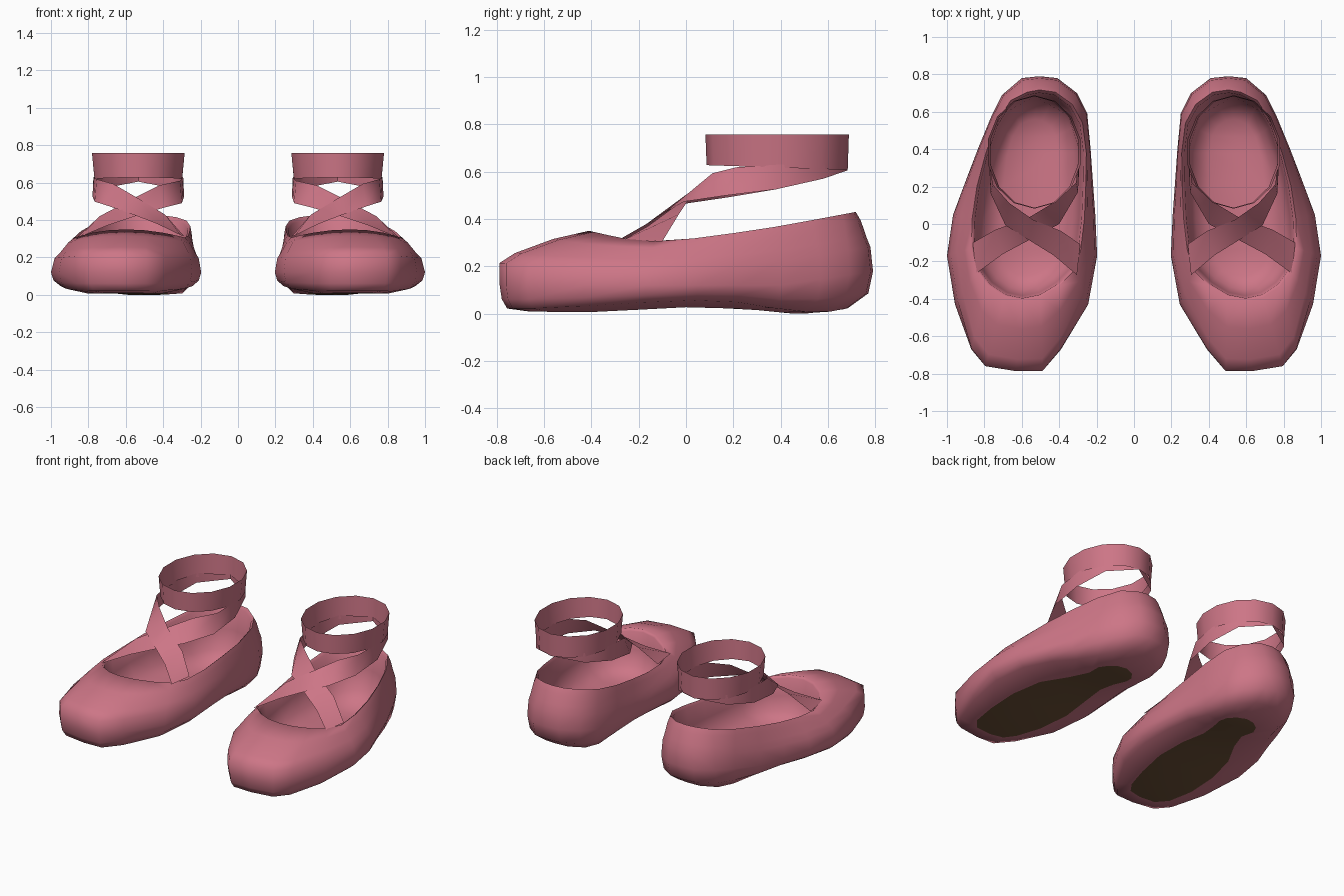
import bpy, bmesh, math
from mathutils import Vector

if "Cube" in bpy.data.objects:
    bpy.data.objects.remove(bpy.data.objects["Cube"])


def material(name, rgb):
    m = bpy.data.materials.new(name)
    m.diffuse_color = (*rgb, 1)
    m.use_nodes = True
    m.node_tree.nodes["Principled BSDF"].inputs["Base Color"].default_value = m.diffuse_color
    return m


PINK = material("rose satin", (0.61, 0.18, 0.24))
BROWN = material("dark brown sole", (0.15, 0.08, 0.038))


def interp(table, y):
    """Piecewise linear height along the shoe."""
    if y <= table[0][0]:
        return table[0][1]
    for (a, za), (b, zb) in zip(table, table[1:]):
        if y <= b:
            return za + (zb - za) * (y - a) / (b - a)
    return table[-1][1]


def lerp(a, b, t):
    return a + (b - a) * t


def clamp(t):
    return max(0, min(1, t))


def finish(bm, name, mats, angle):
    """Turn a bmesh into a smooth object mirrored to the other foot."""
    bmesh.ops.recalc_face_normals(bm, faces=bm.faces)
    me = bpy.data.meshes.new(name)
    bm.to_mesh(me)
    bm.free()
    ob = bpy.data.objects.new(name, me)
    bpy.context.collection.objects.link(ob)
    for m in mats:
        me.materials.append(m)
    bpy.ops.object.select_all(action='DESELECT')
    bpy.context.view_layer.objects.active = ob
    ob.select_set(True)
    bpy.ops.object.shade_smooth_by_angle(angle=math.radians(angle))
    ob.modifiers.new("other_foot", 'MIRROR').use_mirror_merge = False
    return ob


# Outlines seen from above: toe centre, outer side, heel, inner side
WIDEST = [(.63, -.787), (.795, -.76), (.87, -.67), (.957, -.43), (1, -.17), (.967, .05),
          (.90, .23), (.835, .40), (.765, .57), (.705, .69), (.60, .78), (.505, .79),
          (.41, .78), (.305, .70), (.25, .59), (.232, .40), (.22, .23), (.207, .05),
          (.197, -.17), (.245, -.43), (.39, -.67), (.49, -.787)]
RIM = [(.60, -.41), (.69, -.39), (.78, -.33), (.84, -.25), (.87, -.13), (.865, .03),
       (.84, .20), (.795, .37), (.74, .53), (.66, .66), (.57, .705), (.505, .717),
       (.42, .705), (.33, .64), (.275, .54), (.255, .38), (.258, .20), (.265, .03),
       (.285, -.14), (.32, -.25), (.40, -.33), (.50, -.39)]
SOLE = [(.60, -.66), (.71, -.65), (.77, -.58), (.80, -.41), (.80, -.20), (.755, 0),
        (.66, .17), (.61, .30), (.62, .40), (.59, .46), (.54, .495), (.48, .505),
        (.42, .48), (.38, .43), (.375, .37), (.40, .28), (.415, .17), (.39, 0),
        (.375, -.20), (.41, -.41), (.46, -.57), (.51, -.64)]
N = len(RIM)
BOTTOM_Z = [(-.8, .01), (-.4, .006), (0, .027), (.25, .02), (.45, 0), (.63, 0), (.7, .02), (.8, .09)]
RIM_Z = [(-.42, .352), (-.3, .325), (-.25, .315), (-.1, .303), (.1, .325), (.4, .37), (.72, .43)]


def column(i):
    """Points of the shoe wall from the sole, over the rim, to the insole."""
    wide, rim, sole = Vector(WIDEST[i]), Vector(RIM[i]), Vector(SOLE[i])
    zw = .12 + .06 * clamp((wide.y - .4) / .4)
    zr = interp(RIM_Z, rim.y)
    toe = clamp((-wide.y - .35) / .35)
    heel = clamp((wide.y - .2) / .3)
    pts = [(sole, interp(BOTTOM_Z, sole.y))]
    edge = lerp(sole, wide, .75 - .12 * heel)
    ze = interp(BOTTOM_Z, edge.y) + .03 - .018 * toe - .022 * heel
    pts += [(edge, ze), (lerp(sole, wide, .93), lerp(ze, zw, .4)), (wide, zw)]
    for t_side, t_toe, s in ((.15, 0, .41), (.4, .17, .59), (.7, .6, .85), (1, 1, 1)):
        pts.append((lerp(wide, rim, lerp(t_side, t_toe, toe)), lerp(zw, zr, s)))
    # lining: soft lip, then a wall curving into the insole
    centre = Vector((.56, max(-.15, min(.4, rim.y))))
    for t, s in ((.05, .95), (.10, .55), (.22, .22), (.5, .03)):
        p = lerp(rim, centre, t)
        zf = interp(BOTTOM_Z, p.y) + .045
        pts.append((p, lerp(zf, zr, s)))
    return [(p.x, p.y, z) for p, z in pts]


# Slipper body with dark leather patch underneath
bm = bmesh.new()
cols = [[bm.verts.new(p) for p in column(i)] for i in range(N)]
for i in range(N):
    a, b = cols[i], cols[(i + 1) % N]
    for k in range(len(a) - 1):
        bm.faces.new((a[k], b[k], b[k + 1], a[k + 1]))
for level, mat in ((0, 1), (-1, 0)):
    for i in range(N // 2):
        quad = [cols[i], cols[i + 1], cols[N - i - 1], cols[(N - i) % N]]
        vs = list(dict.fromkeys(c[level] for c in quad))
        bm.faces.new(vs).material_index = mat
finish(bm, "slipper", [PINK, BROWN], 75)


# Crossed ribbons: front edge and back edge, from the rim round the ankle
RIBBON = [((.845, -.265, .31), (.862, -.10, .305)), ((.70, -.16, .37), (.74, -.03, .42)),
          ((.55, -.08, .42), (.57, .03, .51)), ((.40, 0, .465), (.42, .12, .585)),
          ((.30, .17, .49), (.31, .22, .61)), ((.288, .38, .525), (.293, .40, .63)),
          ((.35, .58, .57), (.352, .582, .635)), ((.533, .682, .605), (.533, .682, .635))]


def strip(name, pairs, closed=False):
    bm = bmesh.new()
    rows = [[bm.verts.new(p) for p in pair] for pair in pairs]
    if closed:
        rows.append(rows[0])
    for a, b in zip(rows, rows[1:]):
        bm.faces.new((a[0], b[0], b[1], a[1]))
    return finish(bm, name, [PINK], 50)


strip("under_ribbon", RIBBON)
over = []
for i, pair in enumerate(RIBBON):
    mid = .575 - .042 * min(i / 4, 1)
    lift = .008 if i < 5 else 0
    over.append([(2 * mid - x, y - lift, z + lift) for x, y, z in pair])
strip("over_ribbon", over)

# Ankle band
band = []
for k in range(14):
    a = 2 * math.pi * (k + .5) / 14
    c, s = math.cos(a), math.sin(a)
    band.append([(.533 + .240 * c, .385 + .298 * s, .617 - .01 * s),
                 (.533 + .254 * c, .385 + .303 * s, .757)])
strip("ankle_band", band, closed=True)
